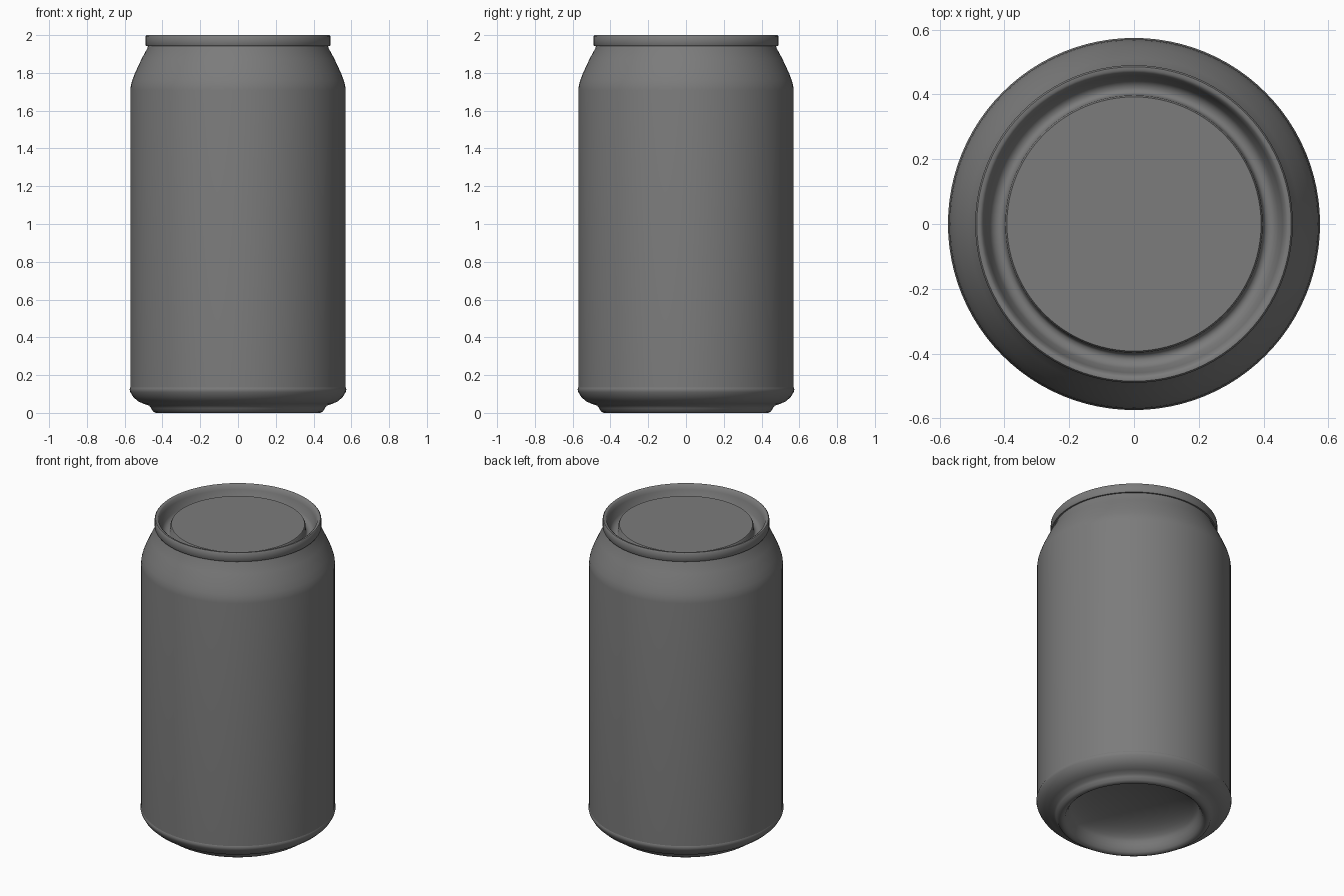
import bpy
import bmesh
import math

cube = bpy.data.objects.get("Cube")
if cube:
    bpy.data.objects.remove(cube, do_unlink=True)

grey = bpy.data.materials.new("plain grey metal")
grey.use_nodes = True
colour = (0.2, 0.2, 0.2, 1)
grey.diffuse_color = colour
grey.node_tree.nodes["Principled BSDF"].inputs["Base Color"].default_value = colour


def lathe(name, profile, sides=96):
    """Spin a (radius, height) profile, listed bottom outward and up, about z."""
    bm = bmesh.new()
    verts = [bm.verts.new((r, 0, z)) for r, z in profile]
    edges = [bm.edges.new(pair) for pair in zip(verts, verts[1:])]
    bmesh.ops.spin(bm, geom=verts + edges, cent=(0, 0, 0), axis=(0, 0, 1),
                   angle=math.tau, steps=sides, use_merge=False)
    bmesh.ops.remove_doubles(bm, verts=bm.verts, dist=0.0002)
    bmesh.ops.recalc_face_normals(bm, faces=bm.faces)
    # Open shells: make the outermost face point away from the axis
    outer = max(bm.faces, key=lambda f: f.calc_center_median().xy.length)
    if outer.normal.xy.dot(outer.calc_center_median().xy) < 0:
        bmesh.ops.reverse_faces(bm, faces=bm.faces)
    mesh = bpy.data.meshes.new(name)
    bm.to_mesh(mesh)
    bm.free()
    mesh.materials.append(grey)
    obj = bpy.data.objects.new(name, mesh)
    bpy.context.collection.objects.link(obj)
    bpy.ops.object.select_all(action="DESELECT")
    obj.select_set(True)
    bpy.context.view_layer.objects.active = obj
    bpy.ops.object.shade_smooth_by_angle(angle=math.radians(40))
    return obj


# Straight wall with the tapered shoulder
lathe("can_body", [
    (0.57, 0.12), (0.57, 1.71), (0.567, 1.735), (0.56, 1.76),
    (0.545, 1.8), (0.51, 1.875), (0.48, 1.93), (0.475, 1.95)])

# Domed underside, standing ring and rounded lower edge
dome = [(0.385 * math.sin(a), 0.05 + 0.12 * math.cos(a))
        for a in (math.pi / 2 * i / 10 for i in range(11))]
lathe("can_base", dome + [
    (0.395, 0.03), (0.405, 0.01), (0.42, 0), (0.435, 0), (0.45, 0.008),
    (0.46, 0.025), (0.47, 0.038), (0.5, 0.048), (0.53, 0.062),
    (0.555, 0.085), (0.57, 0.11), (0.574, 0.125), (0.57, 0.135)])

# Rolled rim, sunken groove and raised centre panel
lathe("can_lid", [
    (0.47, 1.942), (0.486, 1.942), (0.49, 1.948), (0.49, 1.994),
    (0.485, 2), (0.475, 2), (0.467, 1.994), (0.459, 1.97),
    (0.445, 1.92), (0.435, 1.907), (0.42, 1.9), (0.407, 1.903),
    (0.4, 1.912), (0.397, 1.952), (0.392, 1.96), (0, 1.96)])
